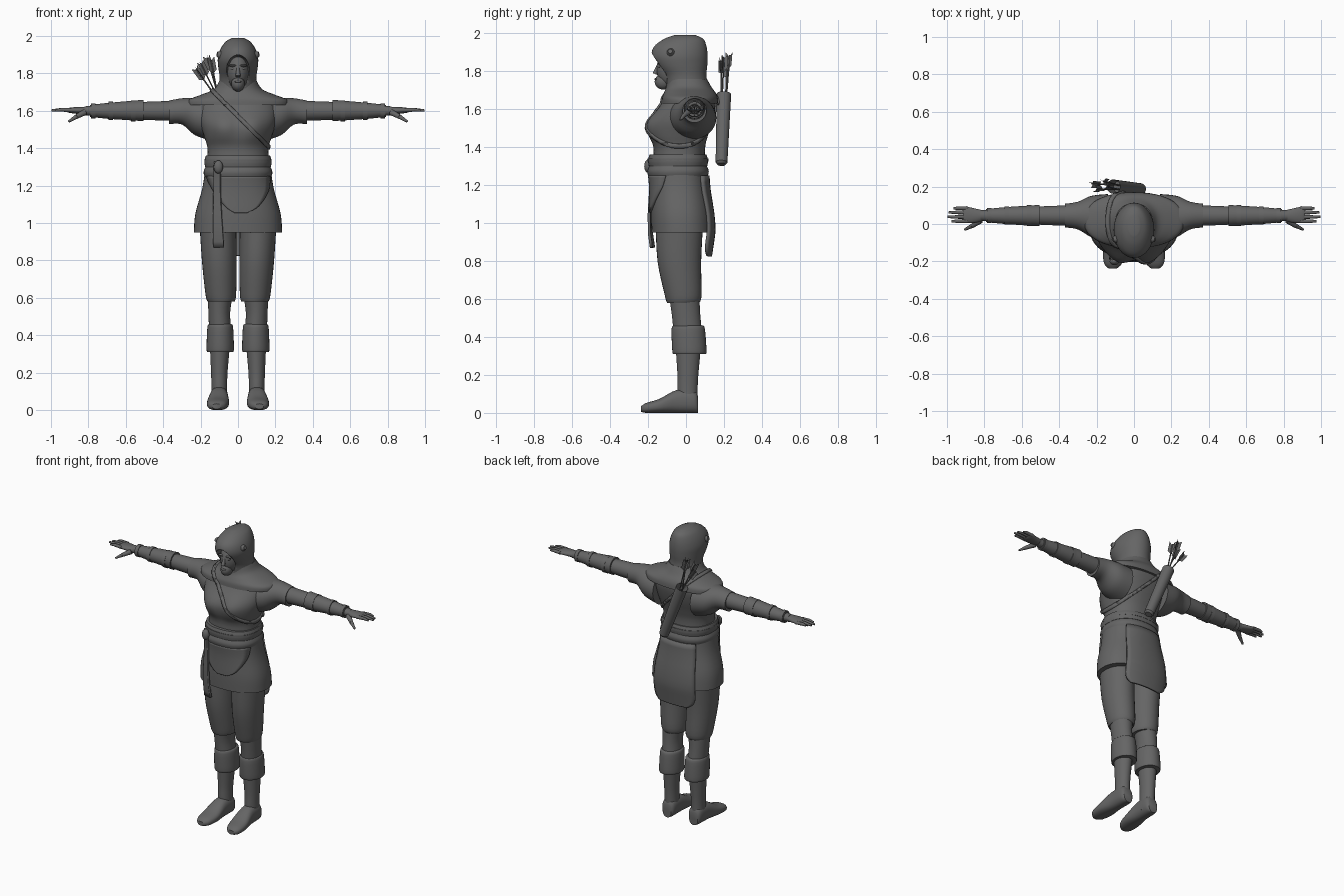
import bpy, bmesh, math
from mathutils import Vector
from mathutils.bvhtree import BVHTree

if "Cube" in bpy.data.objects:
    bpy.data.objects.remove(bpy.data.objects["Cube"])

grey = bpy.data.materials.new("dark grey")
grey.use_nodes = True
grey.diffuse_color = (0.13, 0.13, 0.13, 1)
grey.node_tree.nodes["Principled BSDF"].inputs["Base Color"].default_value = grey.diffuse_color


def finish(name, bm, mirror=False, thick=0.0, angle=40):
    """Turn a bmesh into a smooth-shaded object, optionally mirrored in x."""
    bmesh.ops.recalc_face_normals(bm, faces=bm.faces)
    mesh = bpy.data.meshes.new(name)
    bm.to_mesh(mesh)
    bm.free()
    obj = bpy.data.objects.new(name, mesh)
    bpy.context.collection.objects.link(obj)
    mesh.materials.append(grey)
    bpy.ops.object.select_all(action="DESELECT")
    obj.select_set(True)
    bpy.context.view_layer.objects.active = obj
    bpy.ops.object.shade_smooth_by_angle(angle=math.radians(angle))
    if thick:
        solid = obj.modifiers.new("thickness", "SOLIDIFY")
        solid.thickness, solid.offset = thick, 0
    if mirror:
        obj.modifiers.new("mirror", "MIRROR").use_mirror_merge = False
    return obj


def spline(rows, steps):
    """Catmull-Rom interpolation of rows of numbers."""
    rows = [Vector(r) for r in rows]
    out = []
    for i in range(len(rows) - 1):
        a, b, c, d = rows[max(i - 1, 0)], rows[i], rows[i + 1], rows[min(i + 2, len(rows) - 1)]
        for s in range(steps):
            t = s / steps
            out.append(b + (c - a) * (t / 2) + (a * 2 - b * 5 + c * 4 - d) * (t * t / 2)
                       + (b * 3 - a - c * 3 + d) * (t ** 3 / 2))
    return out + [rows[-1]]


def loft(rows, axis="z", power=2.0, sides=32, steps=4):
    """Closed tube; each row is position, two centre values, two radii."""
    bm = bmesh.new()
    place = {"z": lambda t, a, b: (a, b, t), "x": lambda t, a, b: (t, a, b),
             "y": lambda t, a, b: (a, t, b)}[axis]
    rings = []
    for t, a, b, ra, rb in spline(rows, steps):
        ring = []
        for k in range(sides):
            c, s = math.cos(math.tau * k / sides), math.sin(math.tau * k / sides)
            u = math.copysign(abs(c) ** (2 / power), c)
            v = math.copysign(abs(s) ** (2 / power), s)
            ring.append(bm.verts.new(place(t, a + ra * u, b + rb * v)))
        rings.append(ring)
    for lo, hi in zip(rings, rings[1:]):
        for k in range(sides):
            n = (k + 1) % sides
            bm.faces.new((lo[k], lo[n], hi[n], hi[k]))
    bm.faces.new(rings[0])
    bm.faces.new(rings[-1])
    bmesh.ops.recalc_face_normals(bm, faces=bm.faces)
    return bm


def rod(bm, p, q, r1, r2, sides=12):
    """Tapered rod between two points."""
    p, q = Vector(p), Vector(q)
    new = bmesh.ops.create_cone(bm, cap_ends=True, segments=sides, radius1=r1, radius2=r2,
                                depth=(q - p).length)["verts"]
    turn = Vector((0, 0, 1)).rotation_difference(q - p).to_matrix()
    for v in new:
        v.co = turn @ v.co + (p + q) / 2


def ball(bm, centre, radii):
    new = bmesh.ops.create_uvsphere(bm, u_segments=24, v_segments=16, radius=1)["verts"]
    for v in new:
        v.co = Vector(centre) + Vector(c * r for c, r in zip(v.co, radii))


# Torso with a raised bust
torso = loft([(1.2, 0, -.04, .18, .15), (1.38, 0, -.035, .162, .135), (1.46, 0, -.035, .18, .15),
              (1.54, 0, -.02, .205, .16), (1.62, 0, .01, .21, .145), (1.68, 0, .02, .17, .125),
              (1.72, 0, .01, .11, .11)], power=2.3, sides=48)
for v in torso.verts:
    if v.co.y < -.05:
        v.co.y -= .03 * math.exp(-((abs(v.co.x) - .08) ** 2 + (v.co.z - 1.51) ** 2) / .005)
mantle = loft([(1.63, 0, .02, .27, .15), (1.66, 0, .02, .262, .147), (1.685, 0, .02, .2, .137),
               (1.715, 0, .015, .13, .12), (1.76, 0, .005, .1, .105)], power=2.2, sides=48)

# Diagonal strap sliced from the torso and mantle surfaces
for name, source in (("chest_strap", torso), ("shoulder_strap", mantle)):
    band = source.copy()
    for side in (-1, 1):
        bmesh.ops.bisect_plane(band, geom=band.verts[:] + band.edges[:] + band.faces[:],
                               plane_co=(side * .014, 0, 1.57), plane_no=(side, 0, side),
                               clear_outer=True)
    finish(name, band, thick=.018)
finish("torso", torso)
finish("shoulder_mantle", mantle)

# Skirt, belt and draped cloth
skirt = loft([(.95, 0, -.02, .236, .162), (1.05, 0, -.025, .228, .16), (1.19, 0, -.035, .19, .148),
              (1.32, 0, -.045, .172, .152)], power=2.3, sides=48)
surface = BVHTree.FromBMesh(skirt)
finish("skirt", skirt)
for name, low, high, grow in (("lower_sash", 1.24, 1.305, .008), ("upper_sash", 1.3, 1.36, .004)):
    mid = (low + high) / 2
    finish(name, loft([(z, 0, -.042, .176 + g, .154 + g) for z, g in
                       ((low, 0), (mid, grow), (high, -.004))], power=2.3, sides=48))
finish("belt_cord", loft([(1.325, 0, -.042, .18, .16), (1.34, 0, -.042, .18, .16)], power=2.3))


def drape(name, rows, side, gap, thick):
    """Cloth panel lying on the skirt; each row is height, left and right edge."""
    bm = bmesh.new()
    count, last = 12, None
    for z, x0, x1 in spline(rows, 5):
        line = []
        for k in range(count + 1):
            x = x0 + (x1 - x0) * k / count
            hit = surface.ray_cast(Vector((x, side, min(max(z, .97), 1.3))), Vector((0, -side, 0)))[0]
            sag = max(0, .95 - z) * .15
            line.append(bm.verts.new((x, hit.y + side * (gap - sag), z)))
        if last:
            for k in range(count):
                bm.faces.new((last[k], last[k + 1], line[k + 1], line[k]))
        last = line
    finish(name, bm, thick=thick)


drape("front_apron", [(1.25, -.17, .17), (1.17, -.13, .16), (1.09, -.07, .11), (1.055, -.02, .05)],
      -1, .006, .012)
drape("back_flap", [(1.25, -.13, .13), (1.0, -.15, .155), (.87, -.145, .155), (.825, -.1, .12)],
      1, .008, .014)
drape("belt_tail", [(1.33, -.125, -.095), (1.1, -.13, -.09), (.87, -.13, -.075)], -1, .018, .014)
knot = bmesh.new()
ball(knot, (-.105, -.2, 1.3), (.025, .02, .035))
finish("belt_knot", knot)

# Legs, cuffs and boots
finish("trouser_leg", loft([(.58, .09, -.015, .072, .085), (.62, .092, -.015, .082, .097),
                            (.8, .1, -.035, .093, .115), (1, .108, -.035, .098, .125)]), True)
finish("knee", loft([(.42, .095, .01, .06, .075), (.52, .1, 0, .058, .075),
                     (.62, .095, -.01, .068, .08)]), True)
finish("boot_cuff", loft([(.31, .095, .018, .066, .082), (.325, .095, .018, .073, .09),
                          (.44, .095, .012, .069, .088), (.46, .095, .012, .06, .078)]), True)
finish("boot_shaft", loft([(.03, .1, .01, .044, .05), (.12, .1, .008, .042, .053),
                           (.2, .1, .01, .044, .055), (.34, .097, .012, .053, .066)]), True)
finish("boot_foot", loft([(.063, .1, .045, .032, .045), (.04, .1, .06, .046, .06),
                          (-.05, .102, .06, .05, .06), (-.14, .107, .037, .059, .037),
                          (-.21, .112, .026, .048, .026), (-.238, .114, .02, .022, .014)],
                         "y", 2.4), True)

# Arms and bracers
finish("sleeve", loft([(.14, .03, 1.555, .13, .115), (.23, .04, 1.57, .11, .1),
                       (.3, .045, 1.597, .074, .07), (.37, .045, 1.592, .063, .063)], "x"), True)
finish("arm", loft([(.33, .045, 1.6, .055, .053), (.52, .045, 1.6, .048, .047),
                    (.82, .045, 1.6, .028, .024)], "x"), True)
finish("bracer", loft([(.505, .045, 1.602, .057, .057), (.6, .045, 1.601, .051, .05),
                       (.7, .045, 1.6, .044, .042), (.79, .045, 1.6, .035, .032)], "x"), True)
for x, r in ((.56, .056), (.68, .049), (.775, .04)):
    finish("bracer_band", loft([(x + d, .045, 1.6, r, r) for d in (-.012, .012)], "x"), True)

# Hands
finish("palm", loft([(.79, .045, 1.6, .024, .021), (.85, .045, 1.602, .038, .019),
                     (.9, .05, 1.603, .043, .014), (.915, .05, 1.603, .035, .008)], "x"), True)
fingers = bmesh.new()
for y, tip in ((.015, .975), (.038, .998), (.062, .992), (.084, .965)):
    start, middle, end = (.89, y, 1.603), (.94, y, 1.606), (tip, y, 1.602)
    rod(fingers, start, middle, .011, .01)
    rod(fingers, middle, end, .01, .006)
    ball(fingers, middle, (.01, .01, .01))
rod(fingers, (.82, .02, 1.592), (.865, -.01, 1.568), .017, .012)
rod(fingers, (.865, -.01, 1.568), (.905, -.03, 1.543), .012, .006)
finish("fingers", fingers, True)

# Hood with a carved face opening
hood = finish("hood", loft([(1.69, 0, .01, .108, .115), (1.77, 0, -.005, .098, .113),
                            (1.83, 0, -.025, .105, .137), (1.88, 0, -.034, .108, .148),
                            (1.93, 0, -.03, .094, .138), (1.97, 0, -.012, .066, .103),
                            (1.99, 0, -.005, .03, .055)], sides=48))
opening = bmesh.new()
ball(opening, (0, -.17, 1.795), (.068, .115, .104))
cutter = finish("hood_cutter", opening)
cutter.hide_render = True
carve = hood.modifiers.new("face opening", "BOOLEAN")
carve.operation, carve.object = "DIFFERENCE", cutter
bpy.context.view_layer.objects.active = hood
bpy.ops.object.modifier_apply(modifier=carve.name)
bpy.data.objects.remove(cutter)
studs = bmesh.new()
rod(studs, (.095, -.08, 1.9), (.112, -.083, 1.905), .022, .012)
finish("hood_stud", studs, True)

# Face
face = bmesh.new()
ball(face, (0, -.07, 1.81), (.062, .085, .1))
ball(face, (0, -.12, 1.745), (.036, .045, .042))
rod(face, (0, -.145, 1.835), (0, -.163, 1.785), .007, .014)
ball(face, (0, -.157, 1.757), (.02, .01, .007))
for s in (-1, 1):
    ball(face, (s * .026, -.14, 1.842), (.024, .012, .006))
    ball(face, (s * .026, -.138, 1.825), (.012, .008, .007))
finish("face", face)

# Quiver with a rim and an inner well
bottom, top = Vector((.035, .187, 1.32)), Vector((-.11, .2, 1.68))
along = (top - bottom).normalized()
quiver = bmesh.new()
rod(quiver, bottom, top, .031, .038, 24)
rod(quiver, bottom - along * .012, bottom, .022, .031, 24)
lid = max(quiver.faces, key=lambda f: f.calc_center_median().z)
bmesh.ops.inset_region(quiver, faces=[lid], thickness=.006)
bmesh.ops.translate(quiver, verts=lid.verts[:], vec=along * -.08)
finish("quiver", quiver)

# Arrows with three vanes each
arrows = bmesh.new()
for i, tip in enumerate(((-.225, .215, 1.825), (-.2, .185, 1.855), (-.165, .23, 1.885),
                         (-.145, .2, 1.875))):
    tip = Vector(tip)
    foot = top - along * .1 + Vector((.012 * (1.5 - i), .01 * (-1) ** i, 0))
    ray = (tip - foot).normalized()
    rod(arrows, foot, tip, .004, .004, 8)
    across = ray.orthogonal().normalized()
    other = ray.cross(across)
    for k in range(3):
        turn = math.tau * k / 3 + i
        out = (across * math.cos(turn) + other * math.sin(turn)) * .022
        low = tip - ray * .075
        arrows.faces.new([arrows.verts.new(p) for p in
                          (low, low + out + ray * .015, tip + out + ray * .012, tip - ray * .01)])
finish("arrows", arrows)
